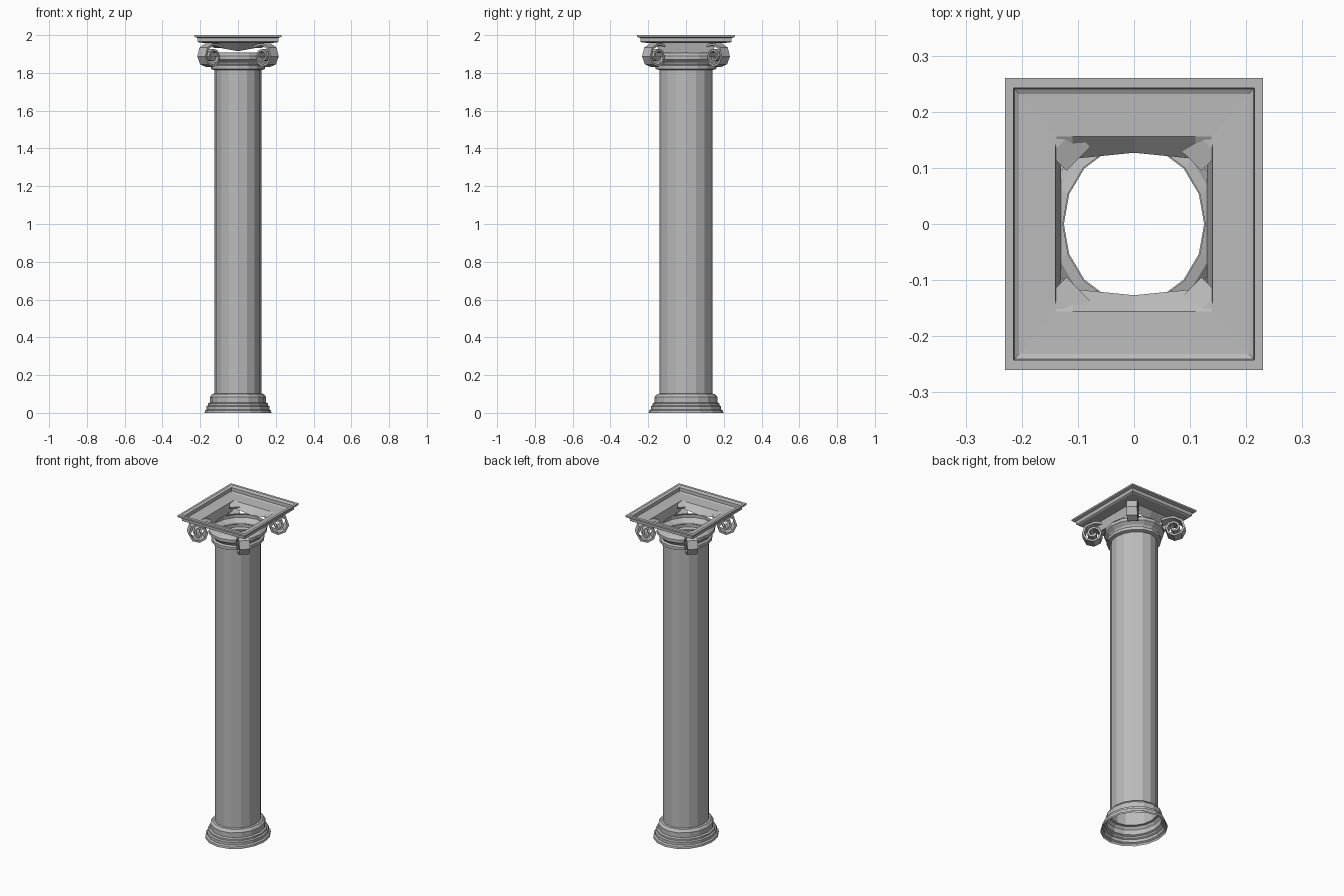
import bpy
import math
from mathutils import Vector

cube = bpy.data.objects.get("Cube")
if cube:
    bpy.data.objects.remove(cube, do_unlink=True)

stone = bpy.data.materials.new("grey stone")
stone.use_nodes = True
GREY = (0.5, 0.5, 0.5, 1)
stone.diffuse_color = GREY
stone.node_tree.nodes["Principled BSDF"].inputs["Base Color"].default_value = GREY

SIDES = 16
STRETCH = 1.12  # the column is slightly deeper than wide


def loft(name, rings, closed=True):
    """Skin a list of equally long point rings with quads."""
    n = len(rings[0])
    verts = [p for ring in rings for p in ring]
    faces = []
    for r in range(len(rings) - 1):
        for i in range(n if closed else n - 1):
            j = (i + 1) % n
            faces.append((r * n + i, r * n + j, (r + 1) * n + j, (r + 1) * n + i))
    mesh = bpy.data.meshes.new(name)
    mesh.from_pydata(verts, [], faces)
    mesh.materials.append(stone)
    obj = bpy.data.objects.new(name, mesh)
    bpy.context.collection.objects.link(obj)
    return obj


def round_ring(radius, z):
    angles = [2 * math.pi * i / SIDES for i in range(SIDES)]
    return [(radius * math.cos(a), radius * STRETCH * math.sin(a), z) for a in angles]


def box_ring(x, y, z):
    return [(-x, -y, z), (x, -y, z), (x, y, z), (-x, y, z)]


def turned(name, profile):
    return loft(name, [round_ring(r, z) for r, z in profile])


# Base mouldings, open underneath
turned("base", [(0.177, 0), (0.175, 0.012), (0.166, 0.018), (0.166, 0.035),
                (0.158, 0.04), (0.158, 0.05), (0.148, 0.055), (0.148, 0.085),
                (0.136, 0.1), (0.125, 0.102)])

# Hollow faceted shaft
turned("shaft", [(0.125, 0.102), (0.125, 1.815)])

# Neck ring and flared echinus
turned("capital_rings", [(0.125, 1.815), (0.143, 1.82), (0.143, 1.838),
                         (0.133, 1.845), (0.138, 1.855), (0.158, 1.872),
                         (0.158, 1.89), (0.145, 1.903), (0.127, 1.908)])

# Square abacus, an open tray with a hole in its floor
loft("abacus", [box_ring(0.14, 0.156, 1.958), box_ring(0.205, 0.232, 1.96),
                box_ring(0.213, 0.241, 1.965), box_ring(0.214, 0.242, 1.985),
                box_ring(0.23, 0.26, 1.99), box_ring(0.23, 0.26, 2.0),
                box_ring(0.215, 0.242, 2.0)])

for s, side in ((-1, "front"), (1, "back")):
    # Sagging panel that joins the abacus to the echinus
    xs = [-0.138, -0.11, 0, 0.11, 0.138]
    depth = [0.13, 0.116, 0.127, 0.116, 0.13]
    low = [1.945, 1.935, 1.915, 1.935, 1.945]
    loft(side + "_panel", [[(x, s * 0.156, 1.958) for x in xs],
                           [(x, s * y, z) for x, y, z in zip(xs, depth, low)]], False)

for s, side in ((1, "left"), (-1, "right")):
    ys = [-0.156, -0.11, 0, 0.11, 0.156]
    loft(side + "_panel", [[(s * 0.14, y, 1.958) for y in ys],
                           [(s * 0.13, y * 0.9, 1.905) for y in ys]], False)

# Corner volutes: a ribbon rolled up along each diagonal
STEPS = 15
HALF_WIDTH = 0.03
for sx, x_name in ((1, "left"), (-1, "right")):
    for sy, y_name in ((-1, "front"), (1, "back")):
        out = Vector((sx, sy, 0)).normalized()
        across = Vector((-sy, sx, 0)).normalized() * HALF_WIDTH
        centre = Vector((sx * 0.15, sy * 0.167, 1.887))
        path = [(-0.07, 0.05), (-0.03, 0.062)]
        for k in range(STEPS):
            a = math.radians(90 - 45 * k)
            r = 0.064 - 0.052 * k / (STEPS - 1)
            path.append((r * math.cos(a), r * math.sin(a)))
        mid = [centre + out * u + Vector((0, 0, v)) for u, v in path]
        volute = loft(f"{y_name}_{x_name}_volute",
                      [[p - across for p in mid], [p + across for p in mid]], False)
        solid = volute.modifiers.new("thickness", 'SOLIDIFY')
        solid.thickness = 0.012
        solid.offset = 0
